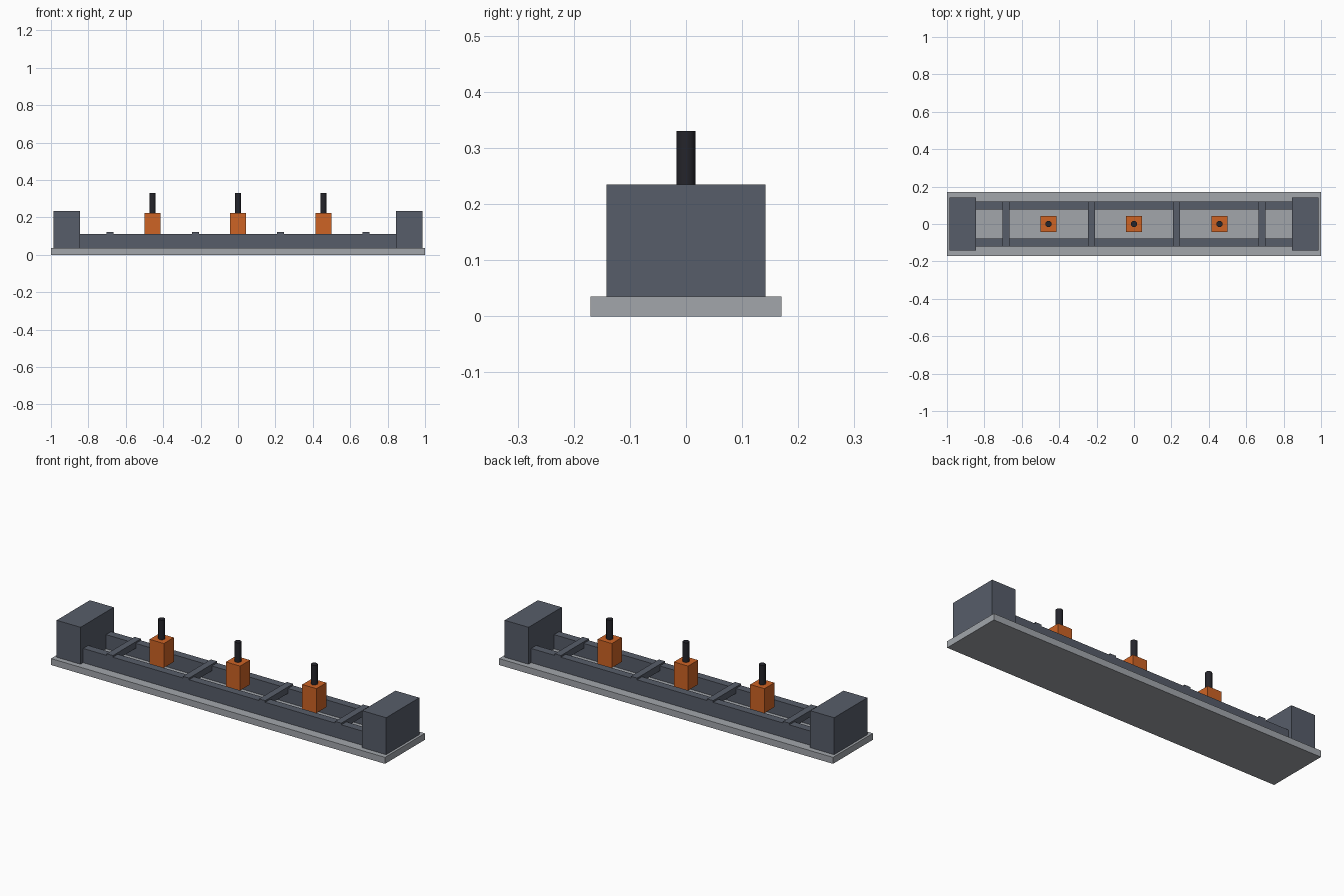
import bpy
import math

cube = bpy.data.objects.get("Cube")
if cube:
    bpy.data.objects.remove(cube, do_unlink=True)


def material(name, rgb):
    mat = bpy.data.materials.new(name)
    mat.use_nodes = True
    mat.diffuse_color = (*rgb, 1)
    mat.node_tree.nodes["Principled BSDF"].inputs["Base Color"].default_value = (*rgb, 1)
    return mat


concrete = material("pale grey", (0.36, 0.38, 0.41))
steel = material("slate grey", (0.095, 0.11, 0.143))
orange = material("orange", (0.61, 0.125, 0.018))
black = material("near black", (0.018, 0.018, 0.024))


def finish(name, mat):
    obj = bpy.context.object
    obj.name = obj.data.name = name
    obj.data.materials.append(mat)
    return obj


def box(name, mat, x, y, width, depth, bottom, top):
    bpy.ops.mesh.primitive_cube_add(size=1, location=(x, y, (bottom + top) / 2))
    obj = bpy.context.object
    obj.scale = (width, depth, top - bottom)
    bpy.ops.object.transform_apply(location=False, rotation=False, scale=True)
    return finish(name, mat)


def rod(name, mat, x, radius, bottom, top):
    bpy.ops.mesh.primitive_cylinder_add(
        vertices=12, radius=radius, depth=top - bottom,
        location=(x, 0, (bottom + top) / 2))
    obj = finish(name, mat)
    bpy.ops.object.shade_smooth_by_angle(angle=math.radians(35))
    return obj


BASE_TOP = 0.035
RAIL_TOP = 0.112

# Base slab
box("base_slab", concrete, 0, 0, 2.0, 0.341, 0, BASE_TOP)

# End housings and long rails
for side, sign in (("left", 1), ("right", -1)):
    box(f"{side}_end_housing", steel, sign * 0.915, 0, 0.143, 0.284, BASE_TOP, 0.235)
for side, sign in (("front", -1), ("back", 1)):
    box(f"{side}_rail", steel, 0, sign * 0.098, 1.76, 0.043, BASE_TOP, RAIL_TOP)

# Cross bars set into the rails
for i in range(4):
    box(f"cross_bar_{i + 1}", steel, (i - 1.5) * 0.456, 0, 0.037, 0.239, 0.086, 0.121)

# Carriages with upright posts
for i in range(3):
    x = (i - 1) * 0.457
    box(f"carriage_{i + 1}", orange, x, 0, 0.085, 0.085, 0.092, 0.224)
    rod(f"post_{i + 1}", black, x, 0.017, 0.215, 0.33)
